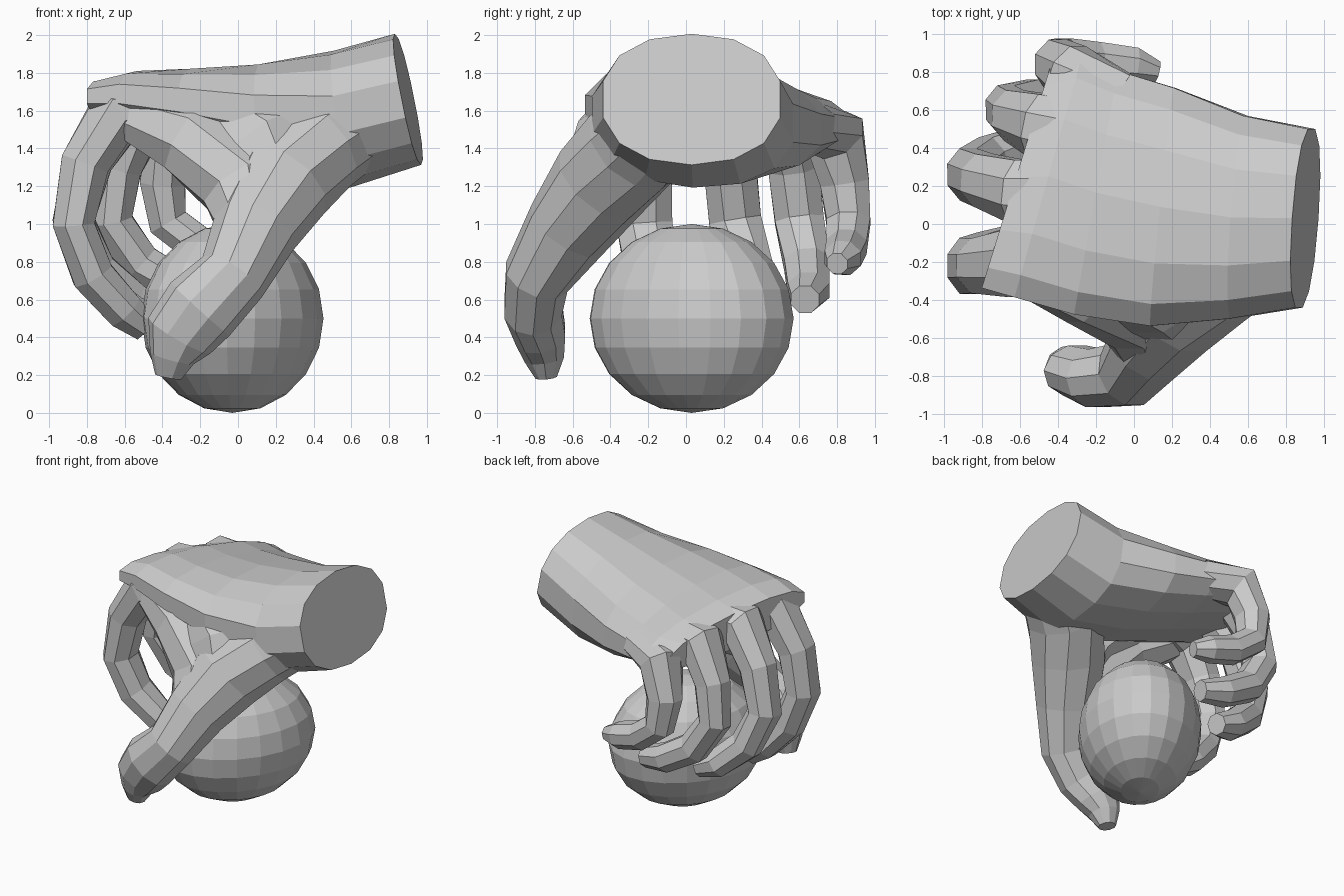
import bpy, bmesh
from math import sin, cos, pi, copysign, radians
from mathutils import Vector


def finish(name, rings):
    """Bridge equal-sized rings of points into one closed flat-shaded skin."""
    bm = bmesh.new()
    loops = [[bm.verts.new(p) for p in ring] for ring in rings]
    n = len(loops[0])
    for a, b in zip(loops, loops[1:]):
        for i in range(n):
            j = (i + 1) % n
            bm.faces.new((a[i], a[j], b[j], b[i]))
    bm.faces.new(loops[0])
    bm.faces.new(loops[-1])
    bmesh.ops.recalc_face_normals(bm, faces=bm.faces)
    mesh = bpy.data.meshes.new(name)
    bm.to_mesh(mesh)
    bm.free()
    obj = bpy.data.objects.new(name, mesh)
    bpy.context.collection.objects.link(obj)
    return obj


def tube(name, path, sides=8):
    """Loft along (x, y, z, half width, half depth) stations."""
    pts = [Vector(p[:3]) for p in path]
    rings = []
    for k, p in enumerate(path):
        t = (pts[min(k + 1, len(pts) - 1)] - pts[max(k - 1, 0)]).normalized()
        u = Vector((0, 1, 0))
        u = (u - t * u.dot(t)).normalized()
        v = t.cross(u)
        rings.append([pts[k] + u * p[3] * cos(a) + v * p[4] * sin(a)
                      for a in (2 * pi * (i + 0.5) / sides for i in range(sides))])
    return finish(name, rings)


def power(c, e):
    return copysign(abs(c) ** e, c)


# Palm and wrist: x, y min, y max, z min, z max, x slant by y, x slant by z, roll
sections = [
    (0.90, -0.45, 0.51, 1.32, 2.00, 0.07, -0.20, 0.0),
    (0.55, -0.51, 0.58, 1.20, 1.91, 0.07, -0.12, -.04),
    (0.15, -0.55, 0.73, 1.26, 1.84, 0.10, -0.05, -.08),
    (-0.20, -0.49, 0.82, 1.36, 1.80, 0.18, 0.0, -.12),
    (-0.45, -0.40, 0.90, 1.42, 1.78, 0.28, 0.0, -.14),
    (-0.62, -0.35, 0.84, 1.46, 1.73, 0.31, 0.0, -.14),
]
rings = []
for x, y0, y1, z0, z1, sy, sz, roll in sections:
    w, h = (y1 - y0) / 2, (z1 - z0) / 2
    ring = []
    for i in range(14):
        a = 2 * pi * (i + 0.5) / 14
        dy, dz = w * power(cos(a), 0.92), h * power(sin(a), 0.85) / 0.98
        ring.append((x + sy * dy + sz * dz, (y0 + y1) / 2 + dy,
                     (z0 + z1) / 2 + dz + roll * dy))
    rings.append(ring)
finish("palm_and_wrist", rings)

# Four curled fingers
fingers = {
    "index_finger": [(-.30, -.14, 1.63, .20, .13), (-.65, -.21, 1.59, .19, .17),
                     (-.81, -.22, 1.32, .155, .14), (-.87, -.22, 1.00, .16, .12),
                     (-.77, -.18, .73, .15, .12), (-.60, -.12, .54, .13, .11),
                     (-.49, -.09, .45, .08, .08)],
    "middle_finger": [(-.28, .16, 1.65, .20, .13), (-.61, .17, 1.61, .18, .17),
                      (-.79, .23, 1.34, .15, .14), (-.87, .26, 1.02, .15, .12),
                      (-.76, .33, .76, .14, .12), (-.56, .40, .59, .13, .11),
                      (-.41, .43, .53, .08, .08)],
    "ring_finger": [(-.18, .44, 1.60, .19, .13), (-.50, .52, 1.57, .18, .16),
                    (-.63, .57, 1.30, .145, .13), (-.67, .60, 1.02, .14, .12),
                    (-.52, .64, .79, .13, .12), (-.28, .65, .65, .12, .11),
                    (-.09, .63, .60, .08, .08)],
    "little_finger": [(-.08, .65, 1.52, .16, .13), (-.34, .79, 1.47, .17, .16),
                      (-.40, .84, 1.22, .14, .13), (-.37, .86, 1.01, .125, .115),
                      (-.20, .85, .88, .115, .11), (.00, .83, .82, .105, .10),
                      (.12, .80, .79, .06, .06)],
}
for name, path in fingers.items():
    tube(name, path)

# Thumb running down from the heel of the hand
tube("thumb", [(.72, -.08, 1.62, .26, .25), (.42, -.27, 1.42, .29, .28),
               (.23, -.45, 1.22, .27, .28), (.09, -.63, .97, .23, .23),
               (-.03, -.79, .72, .18, .19), (-.20, -.81, .55, .16, .21),
               (-.31, -.77, .41, .14, .19), (-.35, -.75, .29, .11, .12),
               (-.37, -.74, .19, .06, .07)], 10)

# Web of skin between thumb and index finger, and the fleshy mound behind it
tube("thumb_web", [(-.62, -.21, 1.60, .14, .13), (-.26, -.36, 1.46, .18, .22),
                   (.02, -.49, 1.20, .20, .23), (.06, -.68, .93, .15, .15)])
tube("thumb_mound", [(-.12, -.26, 1.60, .19, .22), (.10, -.40, 1.42, .20, .30),
                     (.20, -.50, 1.15, .19, .26)])

# Held egg-shaped ball, long axis turned diagonally
bpy.ops.mesh.primitive_uv_sphere_add(segments=20, ring_count=10, radius=1,
                                     location=(-.03, .03, .5),
                                     rotation=(0, 0, radians(58)))
ball = bpy.context.object
ball.name = "ball"
ball.scale = (.58, .44, .5)
